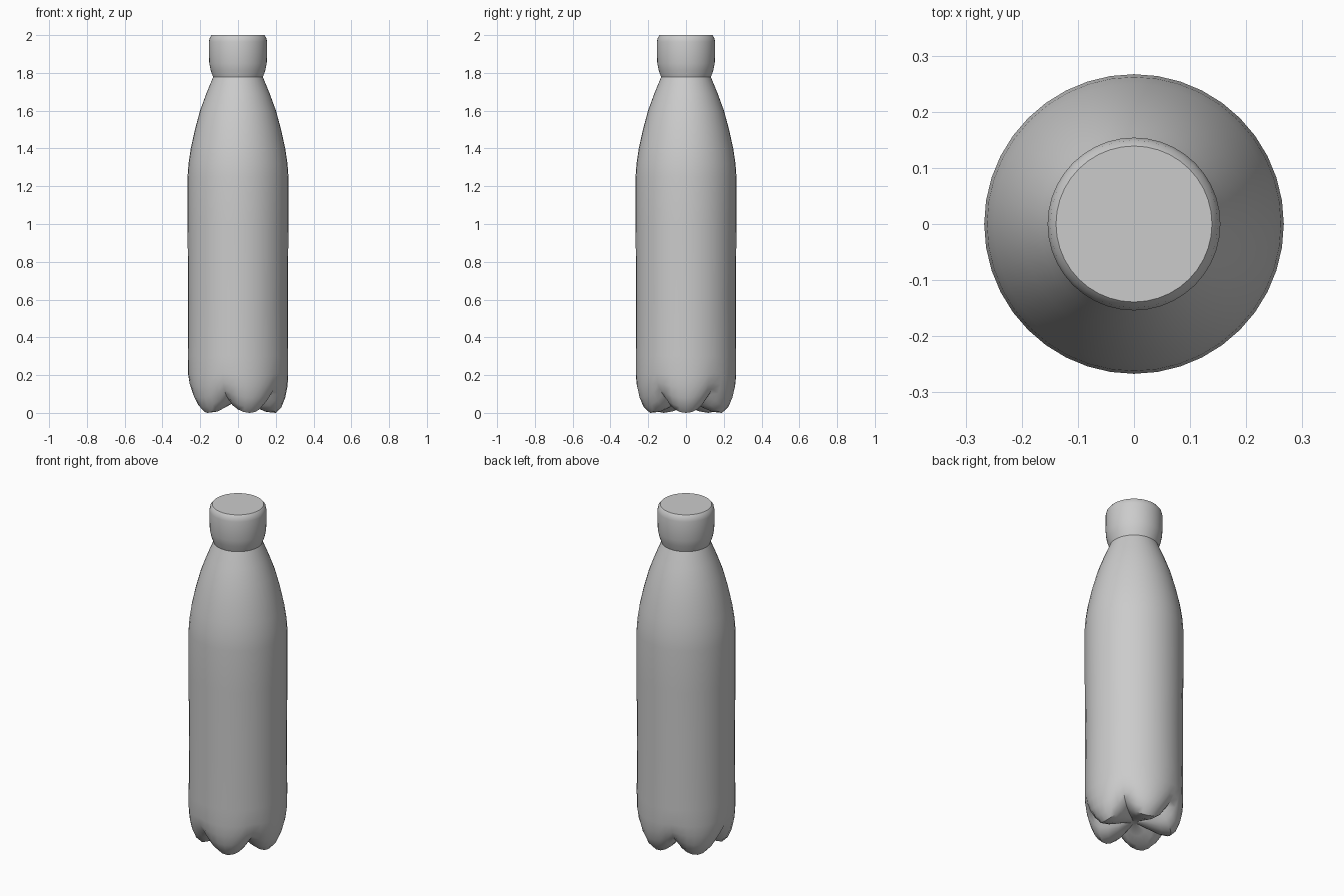
import bpy, bmesh, math

cube = bpy.data.objects.get("Cube")
if cube:
    bpy.data.objects.remove(cube, do_unlink=True)

GREY = (0.6, 0.6, 0.6, 1)
SEGMENTS = 40
LOBES = 5

grey = bpy.data.materials.new("plain grey")
grey.use_nodes = True
grey.diffuse_color = GREY
grey.node_tree.nodes["Principled BSDF"].inputs["Base Color"].default_value = GREY


def lathe(name, profile, valley=None):
    """Spin a profile from bottom to top; valley is the profile between the lobes."""
    valley = valley or profile
    bm = bmesh.new()
    rings = []
    for (r1, z1), (r2, z2) in zip(profile, valley):
        ring = []
        for i in range(SEGMENTS):
            a = math.tau * i / SEGMENTS
            t = abs(math.cos(a * LOBES / 2)) ** 0.8
            r, z = r2 + (r1 - r2) * t, z2 + (z1 - z2) * t
            ring.append(bm.verts.new((r * math.cos(a), r * math.sin(a), z)))
        rings.append(ring)
    for low, high in zip(rings, rings[1:]):
        for i in range(SEGMENTS):
            j = (i + 1) % SEGMENTS
            bm.faces.new((low[i], low[j], high[j], high[i]))
    bm.faces.new(rings[0][::-1])
    bm.faces.new(rings[-1])
    mesh = bpy.data.meshes.new(name)
    bm.to_mesh(mesh)
    bm.free()
    mesh.materials.append(grey)
    obj = bpy.data.objects.new(name, mesh)
    bpy.context.collection.objects.link(obj)
    bpy.ops.object.select_all(action="DESELECT")
    obj.select_set(True)
    bpy.context.view_layer.objects.active = obj
    bpy.ops.object.shade_smooth_by_angle(angle=math.radians(35))
    return obj


# Bottle: five-lobed foot, straight body, tapering shoulder
lobe = [(0.02, 0.06), (0.09, 0.03), (0.15, 0.005), (0.2, 0.0),
        (0.23, 0.03), (0.25, 0.08), (0.262, 0.14), (0.266, 0.2)]
valley = [(0.02, 0.06), (0.08, 0.062), (0.13, 0.065), (0.17, 0.075),
          (0.205, 0.095), (0.235, 0.125), (0.255, 0.16), (0.265, 0.21)]
upper = [(0.266, 0.3), (0.264, 0.6), (0.267, 1.0), (0.267, 1.25),
         (0.262, 1.32), (0.25, 1.4), (0.228, 1.5), (0.201, 1.6),
         (0.168, 1.69), (0.131, 1.78)]
lathe("bottle_body", lobe + upper, valley + upper)

# Cap: flared collar with a rounded top edge
lathe("bottle_cap", [(0.131, 1.775), (0.145, 1.815), (0.152, 1.85), (0.154, 1.9),
                     (0.154, 1.965), (0.149, 1.988), (0.139, 2.0)])
